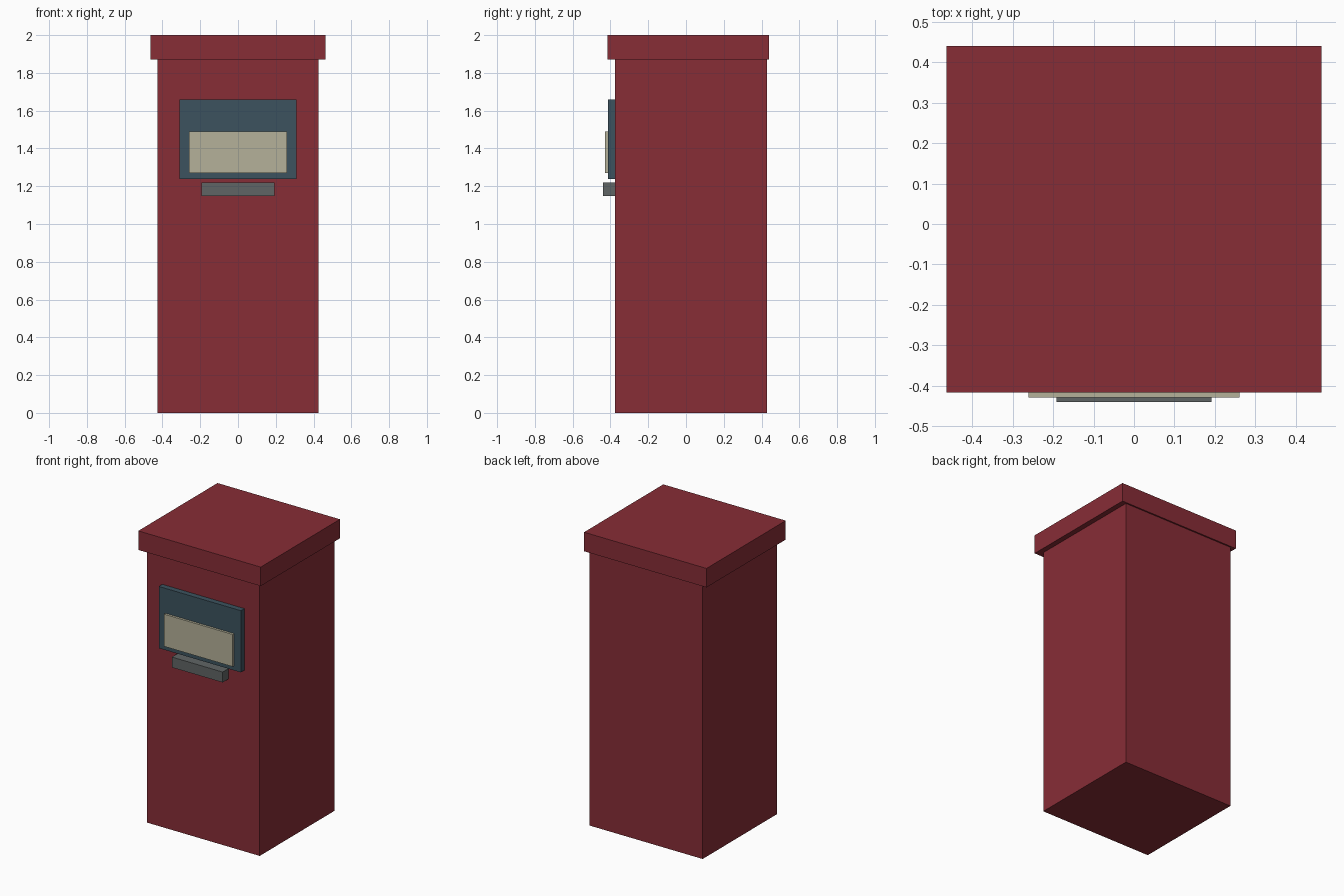
import bpy
import bmesh
from mathutils import Vector

cube = bpy.data.objects.get("Cube")
if cube:
    bpy.data.objects.remove(cube, do_unlink=True)


def material(name, rgb):
    mat = bpy.data.materials.new(name)
    mat.use_nodes = True
    colour = (*rgb, 1.0)
    mat.diffuse_color = colour
    mat.node_tree.nodes["Principled BSDF"].inputs["Base Color"].default_value = colour
    return mat


def box(name, half_width, y_range, z_range, mat):
    """Flat-sided box, centred on x, between the given depths and heights."""
    low = Vector((-half_width, y_range[0], z_range[0]))
    high = Vector((half_width, y_range[1], z_range[1]))
    bm = bmesh.new()
    bmesh.ops.create_cube(bm, size=1.0)
    bmesh.ops.scale(bm, vec=high - low, verts=bm.verts)
    bmesh.ops.translate(bm, vec=(low + high) / 2, verts=bm.verts)
    mesh = bpy.data.meshes.new(name)
    bm.to_mesh(mesh)
    bm.free()
    mesh.materials.append(mat)
    obj = bpy.data.objects.new(name, mesh)
    bpy.context.collection.objects.link(obj)
    return obj


red = material("dark red", (0.245, 0.026, 0.037))
blue = material("slate blue", (0.045, 0.086, 0.114))
cream = material("cream", (0.46, 0.44, 0.32))
grey = material("grey", (0.117, 0.13, 0.13))

front = -0.375  # front face of the cabinet

# Cabinet and overhanging lid
box("cabinet", 0.427, (front, 0.43), (0, 1.87), red)
box("lid", 0.463, (-0.416, 0.44), (1.87, 2.0), red)

# Front fittings, each stepping out from the cabinet
box("front_panel", 0.31, (-0.413, front), (1.238, 1.66), blue)
box("label_plate", 0.26, (-0.429, -0.413), (1.27, 1.49), cream)
box("slot_ledge", 0.192, (-0.44, front), (1.148, 1.219), grey)
